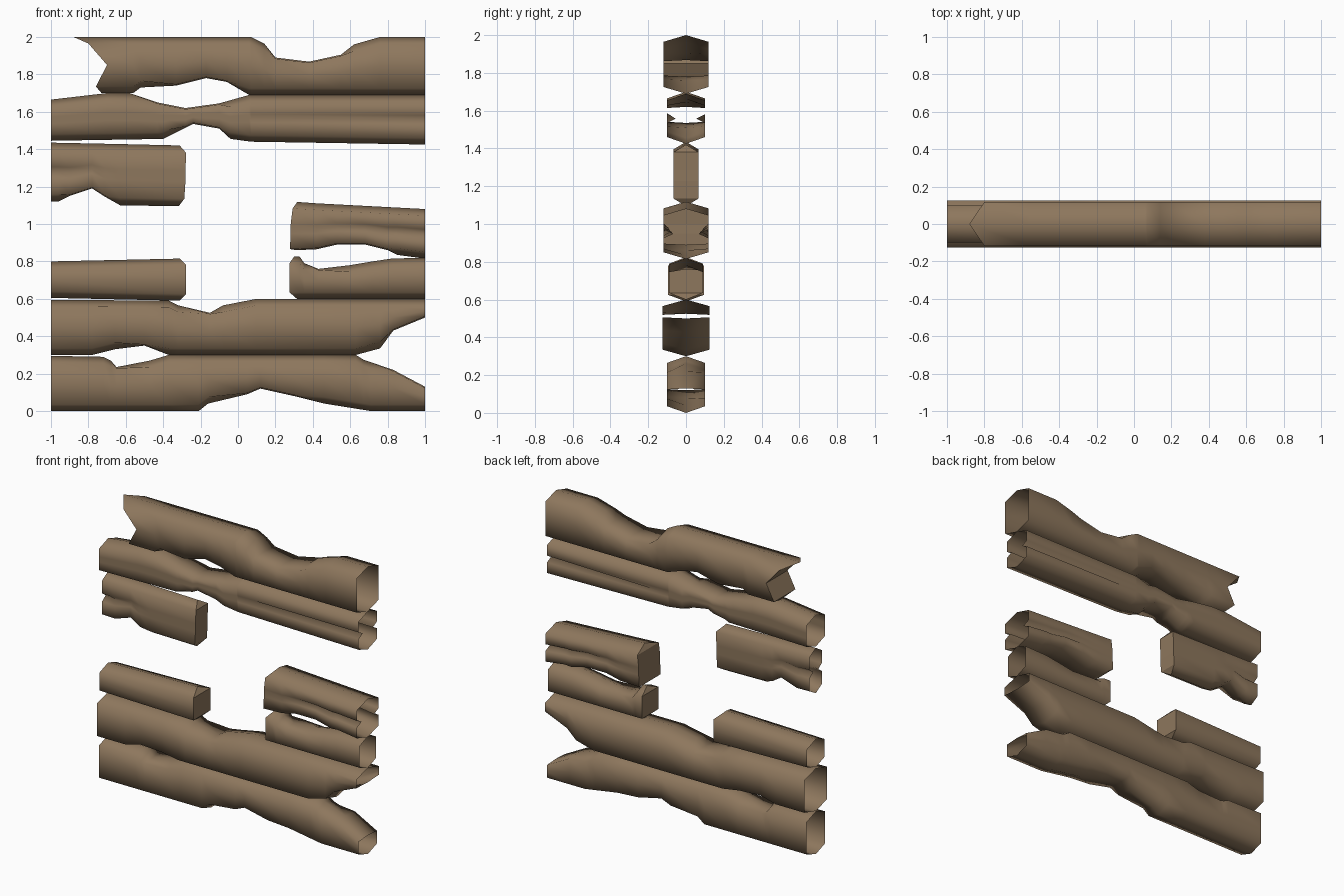
import bpy, bmesh

if "Cube" in bpy.data.objects:
    bpy.data.objects.remove(bpy.data.objects["Cube"])

wood = bpy.data.materials.new("weathered brown wood")
wood.diffuse_color = (0.27, 0.185, 0.11, 1)
wood.use_nodes = True
wood.node_tree.nodes["Principled BSDF"].inputs["Base Color"].default_value = wood.diffuse_color


def sample(line, x):
    """Linear height lookup on a list of (x, z) points."""
    if x <= line[0][0]:
        return line[0][1]
    for (xa, za), (xb, zb) in zip(line, line[1:]):
        if x <= xb:
            return za + (zb - za) * (x - xa) / (xb - xa)
    return line[-1][1]


def log(name, half, top, bot, groove=None, cap=None, cap_dx=(0, 0, 0, 0, 0), e=0.035):
    """Hexagonal hollow log along x; cap closes 'start' or 'end'."""
    xs = sorted({p[0] for p in top + bot})
    tmax, bmin = max(p[1] for p in top), min(p[1] for p in bot)
    bm = bmesh.new()
    rings = []
    for k, x in enumerate(xs):
        t, b = sample(top, x), sample(bot, x)
        # worn stretches are flatter than the untouched ridges
        st = t - (e if tmax - t < 0.045 else 0.006)
        sb = b + (e if b - bmin < 0.045 else 0.006)
        mid = (st + sb) / 2
        pts = [(0, t), (half, st), (half, mid), (half, sb), (0, b)]
        if groove:
            g, h = sample(groove, x), (st - sb) * 0.12
            pts[2:3] = [(half, mid + h), (half - g, mid), (half, mid - h)]
        closed = (cap == "start" and k == 0) or (cap == "end" and k == len(xs) - 1)
        dx = list(cap_dx) if closed else [0] * 5
        if groove:
            dx[2:3] = [dx[2]] * 3
        right = [bm.verts.new((x + d, -y, z)) for d, (y, z) in zip(dx, pts)]
        left = [right[0]] + [bm.verts.new((v.co.x, -v.co.y, v.co.z)) for v in right[1:-1]] + [right[-1]]
        rings.append(right + left[-2:0:-1])
        if closed:
            for i in range(len(right) - 1):
                vs = []
                for v in (right[i], right[i + 1], left[i + 1], left[i]):
                    if v not in vs:
                        vs.append(v)
                bm.faces.new(vs if cap == "end" else vs[::-1])
    for a, b in zip(rings, rings[1:]):
        n = len(a)
        for i in range(n):
            j = (i + 1) % n
            bm.faces.new((a[i], a[j], b[j], b[i])).smooth = True
    bmesh.ops.recalc_face_normals(bm, faces=bm.faces)
    # open tubes: make sure the front wall faces outward
    if sum(f.normal.y * f.calc_center_median().y for f in bm.faces) < 0:
        bmesh.ops.reverse_faces(bm, faces=bm.faces)
    me = bpy.data.meshes.new(name)
    bm.to_mesh(me)
    bm.free()
    me.materials.append(wood)
    bpy.context.collection.objects.link(bpy.data.objects.new(name, me))


# full-width logs below the window
log("bottom_log", 0.10,
    [(-1, .295), (-.72, .29), (-.68, .27), (-.65, .235), (-.47, .27), (-.37, .30),
     (.63, .30), (.67, .275), (.83, .22), (1, .13)],
    [(-1, 0), (-.21, 0), (-.16, .04), (.05, .09), (.12, .12), (.3, .08), (.46, .04), (.71, 0), (1, 0)])
log("second_log", 0.125,
    [(-1, .595), (-.37, .59), (-.32, .565), (-.15, .525), (-.08, .565), (.1, .60), (1, .60)],
    [(-1, .30), (-.78, .30), (-.66, .33), (-.5, .35), (-.37, .30), (.63, .30),
     (.76, .335), (.83, .43), (1, .50)])

# short logs beside the window
log("left_lower_log", 0.095,
    [(-1, .80), (-.277, .815)], [(-1, .605), (-.277, .59)],
    cap="end", cap_dx=(-.035, 0, 0, 0, -.035))
log("left_upper_log", 0.067,
    [(-1, 1.435), (-.277, 1.42)],
    [(-1, 1.12), (-.96, 1.12), (-.9, 1.15), (-.78, 1.19), (-.71, 1.145), (-.63, 1.10), (-.277, 1.095)],
    groove=[(-1, .04), (-.7, 0)], cap="end", cap_dx=(-.035, 0, -.004, -.01, -.04), e=0.04)
log("right_lower_log", 0.09,
    [(.275, .825), (.33, .825), (.355, .79), (.43, .76), (.6, .78), (.72, .80), (.82, .815), (1, .82)],
    [(.275, .60), (1, .60)],
    cap="start", cap_dx=(.025, 0, 0, 0, .04))
log("right_upper_log", 0.118,
    [(.277, 1.118), (1, 1.08)],
    [(.277, .86), (.42, .865), (.53, .89), (.68, .89), (.8, .86), (.85, .835), (1, .815)],
    groove=[(.35, 0), (1, .05)], cap="start", cap_dx=(.04, .015, .005, 0, .035))

# full-width logs above the window
log("lintel_log", 0.10,
    [(-1, 1.665), (-.7, 1.70), (-.58, 1.70), (-.43, 1.65), (-.28, 1.62), (-.1, 1.645), (.06, 1.69), (1, 1.69)],
    [(-1, 1.445), (-.4, 1.455), (-.37, 1.47), (-.24, 1.535), (-.1, 1.51), (-.04, 1.455), (.07, 1.44), (1, 1.425)],
    groove=[(.15, 0), (1, .045)])
log("broken_top_log", 0.118,
    [(-.88, 2), (.07, 2), (.14, 1.965), (.2, 1.89), (.38, 1.868), (.55, 1.905), (.62, 1.96), (.76, 2), (1, 2)],
    [(-.88, 1.70), (-.56, 1.70), (-.52, 1.73), (-.33, 1.74), (-.17, 1.78), (-.06, 1.76), (.06, 1.69), (1, 1.69)],
    cap="start", cap_dx=(0, .08, .18, .12, .15))
